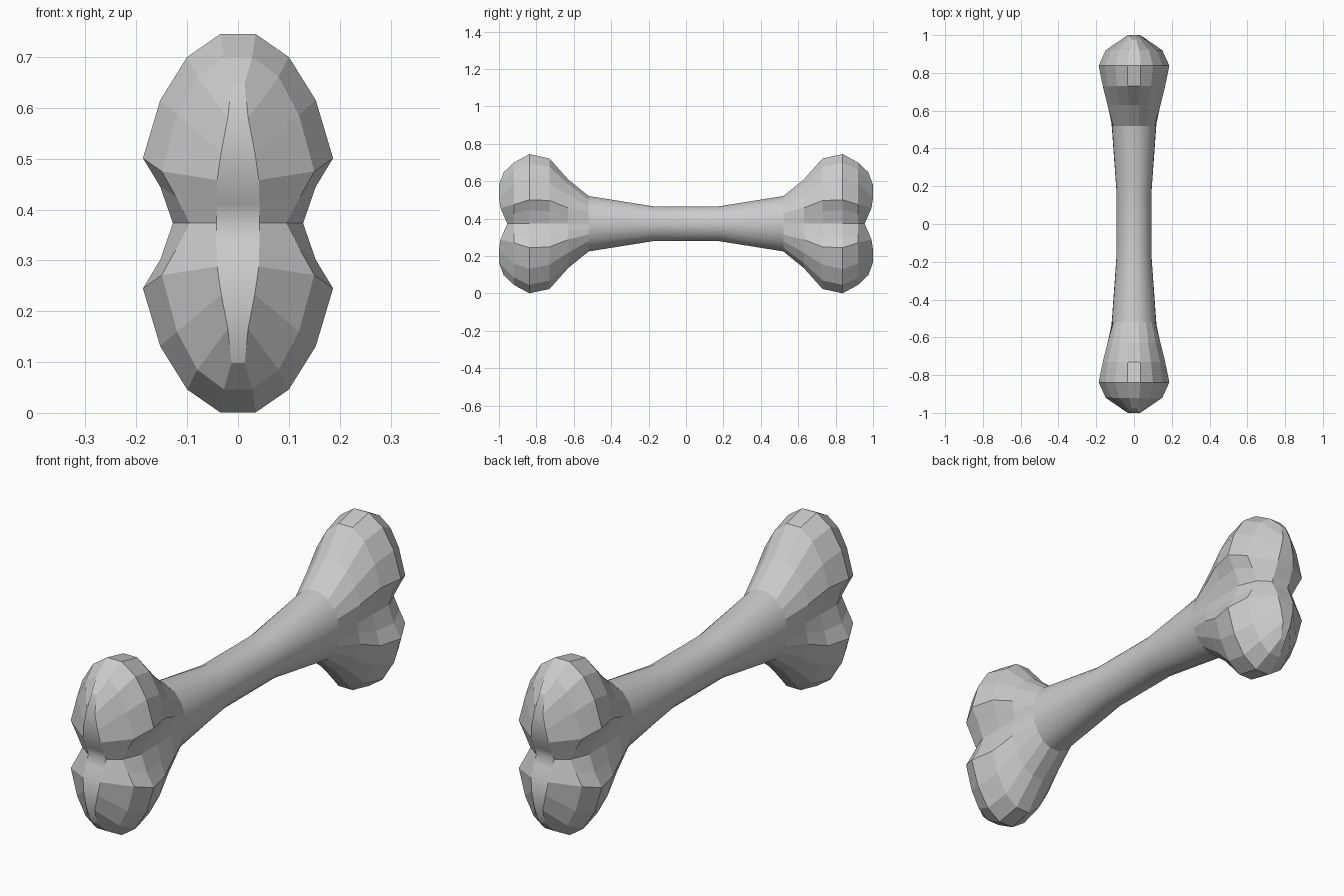
import bpy, bmesh
from math import sin, cos, radians

if "Cube" in bpy.data.objects:
    bpy.data.objects.remove(bpy.data.objects["Cube"])

CZ = 0.373
ANGLES = (13, 33, 52, 68, 79, 90)


def oval(y, rx, rz):
    # Quarter of an oval shaft section, measured from the top
    k = cos(radians(13))
    return [(rx * sin(radians(a)), y, rz / k * cos(radians(a))) for a in ANGLES]


def quarter(y, xs, zs):
    return [(x, y, z) for x, z in zip(xs, zs)]


# Quarter sections from the middle of the shaft to the knuckle tip
sections = [
    oval(0.175, 0.093, 0.093),
    oval(0.52, 0.118, 0.148),
    quarter(0.63, (.028, .075, .115, .140, .132, .125), (.237, .210, .155, .085, .040, 0)),
    quarter(0.73, (.033, .090, .138, .165, .145, .127), (.349, .304, .218, .124, .066, 0)),
    quarter(0.838, (.035, .100, .153, .187, .153, .128), (.372, .327, .242, .128, .072, 0)),
    quarter(0.92, (.028, .080, .120, .150, .122, .095), (.327, .288, .213, .102, .052, 0)),
    # Narrow ridge that closes the end, dipping at the notch
    [(.013, .975, .275), (.020, 1.0, .207), (.033, 1.0, .140),
     (.041, .992, .085), (.042, .972, .038), (.042, .955, 0)],
]


def full_ring(q, s):
    # Mirror a quarter section into a closed loop of 22 points
    half = q + [(x, y, -z) for x, y, z in q[-2::-1]]
    loop = half + [(-x, y, z) for x, y, z in half[::-1]]
    return [(x, s * y, z + CZ) for x, y, z in loop]


bm = bmesh.new()
rings = [full_ring(q, -1) for q in sections[::-1]] + [full_ring(q, 1) for q in sections]
rings = [[bm.verts.new(p) for p in r] for r in rings]
n = len(rings[0])

# Shaft (smooth) and knuckles (faceted)
for a, b in zip(rings, rings[1:]):
    for i in range(n):
        j = (i + 1) % n
        f = bm.faces.new((a[i], a[j], b[j], b[i]))
        f.smooth = all(abs(v.co.y) < 0.53 for v in f.verts)

# Smooth ridge strips at both ends
for r in (rings[0], rings[-1]):
    for i in range(n // 2 - 1):
        f = bm.faces.new((r[i], r[i + 1], r[n - 2 - i], r[n - 1 - i]))
        f.smooth = True

bmesh.ops.recalc_face_normals(bm, faces=bm.faces)
mesh = bpy.data.meshes.new("bone")
bm.to_mesh(mesh)
bm.free()
bpy.context.collection.objects.link(bpy.data.objects.new("bone", mesh))
